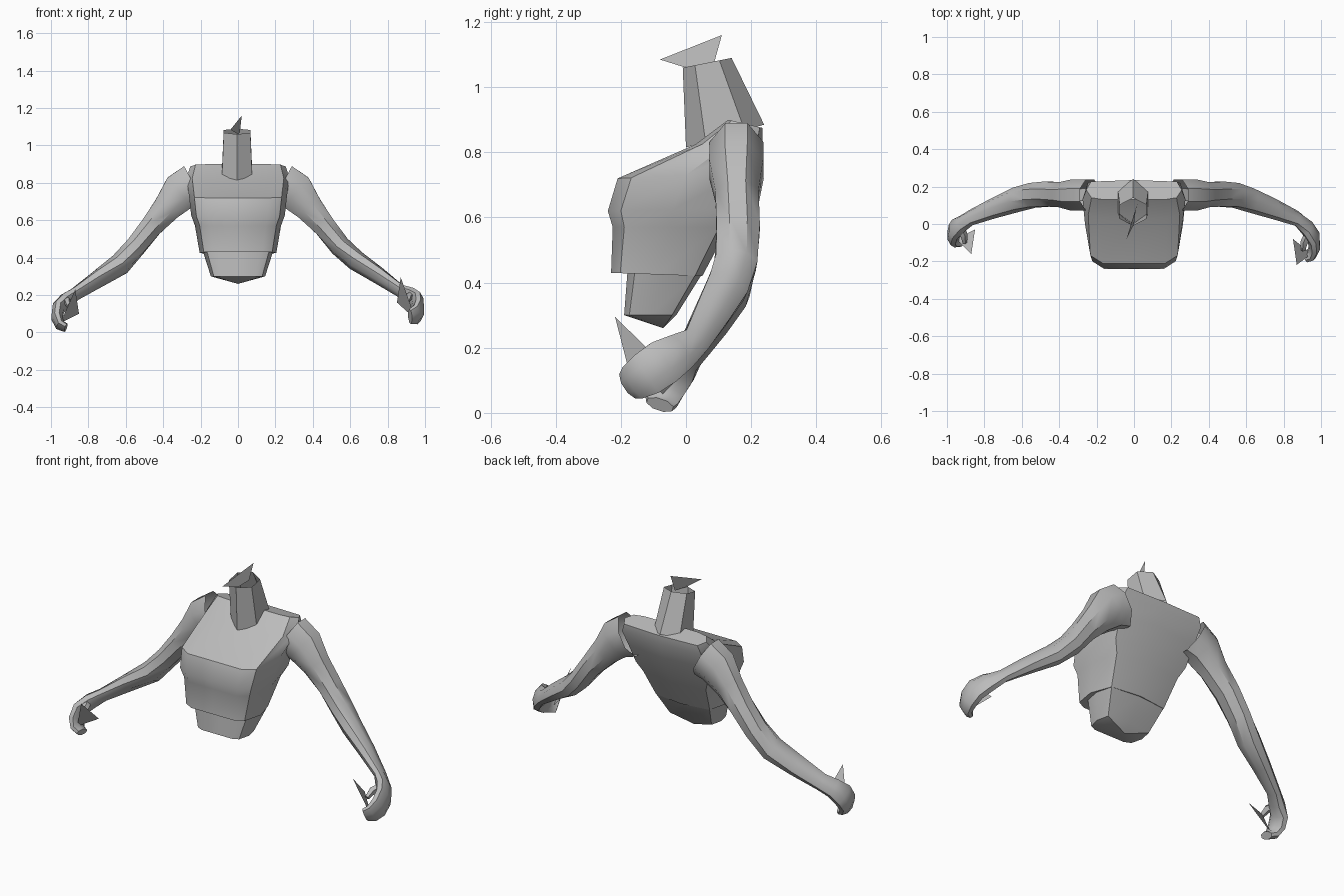
import bpy
import bmesh
import math
from mathutils import Vector

cube = bpy.data.objects.get("Cube")
if cube:
    bpy.data.objects.remove(cube, do_unlink=True)

# One plain clay colour for the whole figure
clay = bpy.data.materials.new("grey_clay")
clay.use_nodes = True
tone = (0.5, 0.5, 0.5, 1)
clay.diffuse_color = tone
clay.node_tree.nodes["Principled BSDF"].inputs["Base Color"].default_value = tone


def make_object(name, rings, cap_end=True, tip=None, sharp=40):
    """Bridge a list of equal point rings into one surface."""
    bm = bmesh.new()
    loops = [[bm.verts.new(point) for point in ring] for ring in rings]
    count = len(loops[0])
    for lower, upper in zip(loops, loops[1:]):
        for i in range(count):
            j = (i + 1) % count
            bm.faces.new((lower[i], lower[j], upper[j], upper[i]))
    if tip:
        point = bm.verts.new(tip)
        for i in range(count):
            bm.faces.new((loops[0][(i + 1) % count], loops[0][i], point))
    if cap_end:
        bm.faces.new(loops[-1])
    bmesh.ops.recalc_face_normals(bm, faces=bm.faces)
    finish(name, bm, sharp)


def finish(name, bm, sharp=40):
    mesh = bpy.data.meshes.new(name)
    bm.to_mesh(mesh)
    bm.free()
    mesh.materials.append(clay)
    obj = bpy.data.objects.new(name, mesh)
    bpy.context.collection.objects.link(obj)
    bpy.ops.object.select_all(action="DESELECT")
    obj.select_set(True)
    bpy.context.view_layer.objects.active = obj
    bpy.ops.object.shade_smooth_by_angle(angle=math.radians(sharp))


def body_ring(width, front, back, z_front, z_back, lat=0.9):
    """Symmetric trunk section: flat front, rounded sides, back of width lat."""
    half = [(0, 0), (0.64, 0), (0.89, 0.1), (1, 0.5), (lat, 0.92), (0, 1)]
    points = []
    for x, t in half:
        points.append(Vector((x * width, front + t * (back - front),
                              z_front + t * (z_back - z_front))))
    mirrored = [Vector((-p.x, p.y, p.z)) for p in points[-2:0:-1]]
    return points + mirrored


def tube_rings(path, sides=8):
    """Elliptical sections of (centre, thickness, breadth) along a path."""
    centres = [Vector(step[:3]) for step in path]
    rings = []
    for i, step in enumerate(path):
        ahead = centres[min(i + 1, len(path) - 1)]
        along = (ahead - centres[max(i - 1, 0)]).normalized()
        broad = Vector((1, 0, 0)).cross(along).normalized()
        thick = along.cross(broad)
        ring = []
        for k in range(sides):
            angle = math.tau * (k + 0.5) / sides
            ring.append(centres[i] + thick * step[3] * math.cos(angle) * 1.06
                        + broad * step[4] * math.sin(angle) * 1.06)
        rings.append(ring)
    return rings


def sided(rings, side):
    return [[Vector((p.x * side, p.y, p.z)) for p in ring] for ring in rings]


def shard(name, *corners):
    bm = bmesh.new()
    bm.faces.new([bm.verts.new(corner) for corner in corners])
    finish(name, bm)


# Trunk: pointed belly, overhanging chest, slope up to the shoulders
make_object("trunk", [
    body_ring(0.145, -0.19, -0.03, 0.30, 0.30),
    body_ring(0.185, -0.18, 0.045, 0.43, 0.42),
    body_ring(0.205, -0.23, 0.05, 0.43, 0.42, 0.82),
    body_ring(0.23, -0.225, 0.13, 0.57, 0.57, 0.85),
    body_ring(0.25, -0.24, 0.16, 0.62, 0.63),
    body_ring(0.262, -0.21, 0.21, 0.72, 0.74),
    body_ring(0.275, 0.03, 0.235, 0.825, 0.83),
    body_ring(0.255, 0.13, 0.235, 0.90, 0.875),
], tip=(0, -0.07, 0.26))

# Open six-sided neck
neck = []
for centre, depth, width, height, tilt in (
        (0.12, 0.12, 0.085, 0.85, 0.035), (0.065, 0.075, 0.075, 1.075, 0.015)):
    ring = []
    for k in range(6):
        angle = math.tau * k / 6
        ring.append(Vector((math.sin(angle) * width * 1.1 - 0.005,
                            centre - math.cos(angle) * depth,
                            height - math.cos(angle) * tilt)))
    neck.append(ring)
make_object("neck", neck, cap_end=False, sharp=25)

# Both arms share the upper part; forearms and curled hands differ
upper_arm = [
    (0.235, 0.155, 0.79, 0.115, 0.085),
    (0.31, 0.155, 0.75, 0.105, 0.085),
    (0.38, 0.157, 0.665, 0.077, 0.068),
    (0.465, 0.16, 0.565, 0.06, 0.068),
    (0.545, 0.153, 0.462, 0.055, 0.066),
]
left_forearm = [
    (0.63, 0.125, 0.385, 0.05, 0.065),
    (0.75, 0.08, 0.305, 0.04, 0.056),
    (0.87, 0.03, 0.22, 0.028, 0.045),
    (0.925, -0.02, 0.185, 0.036, 0.06),
    (0.96, -0.07, 0.155, 0.033, 0.072),
    (0.965, -0.12, 0.12, 0.03, 0.07),
    (0.95, -0.16, 0.095, 0.025, 0.058),
    (0.92, -0.175, 0.085, 0.02, 0.045),
]
right_forearm = [
    (0.63, 0.13, 0.365, 0.056, 0.065),
    (0.75, 0.085, 0.285, 0.042, 0.056),
    (0.87, 0.035, 0.205, 0.03, 0.045),
    (0.92, 0.0, 0.17, 0.036, 0.05),
    (0.96, -0.03, 0.13, 0.033, 0.062),
    (0.968, -0.06, 0.08, 0.03, 0.06),
    (0.952, -0.075, 0.04, 0.025, 0.052),
    (0.92, -0.08, 0.025, 0.02, 0.042),
]
for label, side, forearm in (("left", 1, left_forearm), ("right", -1, right_forearm)):
    make_object(label + "_arm", sided(tube_rings(upper_arm + forearm), side))

    # Thumb lies along the inner edge of the palm
    palm = Vector(forearm[4][:3])
    thumb = [(*(palm + Vector(offset)), size, size) for offset, size in (
        ((-0.03, 0.01, 0.04), 0.022), ((-0.05, -0.03, 0.035), 0.02),
        ((-0.055, -0.07, 0.01), 0.012))]
    make_object(label + "_thumb", sided(tube_rings(thumb, 5), side))

# Loose angular shards above the neck and beside the hands
shard("neck_shard", (-0.04, -0.08, 1.085), (0.02, 0.11, 1.16),
      (0.01, 0.085, 1.07), (0, 0, 1.06))
shard("left_hand_shard", (0.87, -0.218, 0.295), (0.85, -0.08, 0.16), (0.95, -0.16, 0.07))
shard("right_hand_shard", (-0.87, -0.16, 0.23), (-0.85, -0.03, 0.10), (-0.95, -0.08, 0.05))
